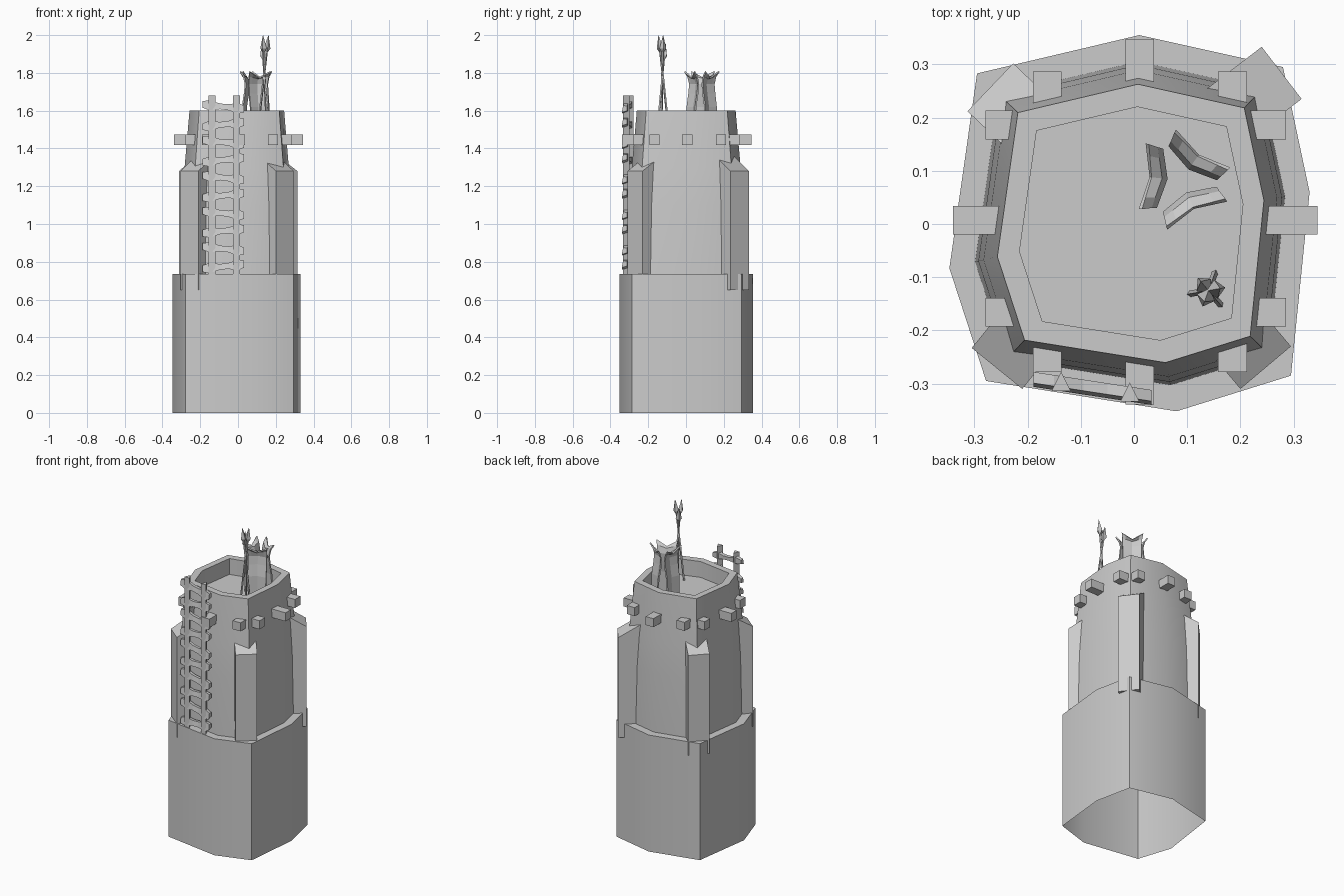
import bpy, bmesh, math
from mathutils import Vector, Matrix

cube = bpy.data.objects.get("Cube")
if cube:
    bpy.data.objects.remove(cube, do_unlink=True)

stone = bpy.data.materials.new("plain_grey")
stone.use_nodes = True
GREY = (0.6, 0.6, 0.6, 1)
stone.diffuse_color = GREY
stone.node_tree.nodes["Principled BSDF"].inputs["Base Color"].default_value = GREY


def finish(bm, name, smooth=False, closed=True):
    if closed:
        bmesh.ops.recalc_face_normals(bm, faces=bm.faces)
    mesh = bpy.data.meshes.new(name)
    bm.to_mesh(mesh)
    bm.free()
    mesh.materials.append(stone)
    ob = bpy.data.objects.new(name, mesh)
    bpy.context.collection.objects.link(ob)
    if smooth:
        bpy.ops.object.select_all(action='DESELECT')
        ob.select_set(True)
        bpy.context.view_layer.objects.active = ob
        bpy.ops.object.shade_smooth_by_angle(angle=math.radians(30))
    return ob


def loft(bm, rings, start=True, end=True):
    """Skin a series of rings of equal point count, with optional caps."""
    vs = [[bm.verts.new(p) for p in ring] for ring in rings]
    n = len(vs[0])
    for a, b in zip(vs, vs[1:]):
        for i in range(n):
            j = (i + 1) % n
            bm.faces.new((a[i], a[j], b[j], b[i]))
    if start:
        bm.faces.new(vs[0][::-1])
    if end:
        bm.faces.new(vs[-1])


# Tower: irregular octagon, open below, with ledge, tapered body and sunken roof
plan = [(0.01, 0.355), (-0.295, 0.283), (-0.347, -0.083), (-0.278, -0.295),
        (0.08, -0.352), (0.295, -0.285), (0.33, 0.06), (0.28, 0.295)]
profile = [(1, 0), (1, 0.735), (0.86, 0.735), (0.843, 1.1), (0.815, 1.3),
           (0.74, 1.6), (0.62, 1.6), (0.62, 1.5)]
bm = bmesh.new()
loft(bm, [[(x * s, y * s, z) for x, y in plan] for s, z in profile], start=False)
finish(bm, "tower", smooth=True, closed=False)

# Corner buttresses with tops sloping up to the wall
edges = {"front_left": ((0.2, -0.31), (0.295, -0.23)),
         "front_right": ((-0.305, -0.233), (-0.21, -0.31)),
         "back_left": ((0.315, 0.235), (0.24, 0.333)),
         "back_right": ((-0.227, 0.302), (-0.313, 0.212))}
for name, (a, b) in edges.items():
    a, b = Vector(a), Vector(b)
    inward = Vector((a.y - b.y, b.x - a.x)).normalized()
    c, d = b + inward * 0.13, a + inward * 0.13
    bm = bmesh.new()
    low = [(p.x, p.y, 0.65) for p in (a, b, c, d)]
    top = [(p.x, p.y, z) for p, z in ((a, 1.28), (b, 1.28), (c, 1.36), (d, 1.36))]
    loft(bm, [low, top])
    finish(bm, name + "_buttress")

# Beam ends around the upper wall: centre and size in plan
bm = bmesh.new()
beams = [(-0.29, 0.007, 0.1, 0.054), (0.295, 0.007, 0.1, 0.054),
         (0.011, 0.29, 0.054, 0.115), (0.011, -0.287, 0.054, 0.105)]
for s in (-1, 1):
    for t in (-1, 1):
        beams.append((s * 0.174 + 0.011, t * 0.245 + 0.004, 0.054, 0.075))
        beams.append((s * 0.245 + 0.003, t * 0.176 + 0.01, 0.075, 0.054))
for x, y, w, d in beams:
    m = Matrix.Translation((x, y, 1.446)) @ Matrix.Diagonal((w, d, 0.054, 1))
    bmesh.ops.create_cube(bm, size=1, matrix=m)
finish(bm, "beam_ends")

# Ladder: triangular rails and uneven waisted rungs
bm = bmesh.new()
for x, y in ((-0.137, -0.30), (-0.008, -0.32)):
    tri = [(x - 0.018, y - 0.014), (x + 0.018, y - 0.014), (x, y + 0.022)]
    loft(bm, [[(px, py, z) for px, py in tri] for z in (0.735, 1.68)])
finish(bm, "ladder_rails")
bm = bmesh.new()
for i in range(10):
    z = 0.775 + i * 0.094
    tilt = 0.012 * (-1) ** i
    rings = []
    for t, h in ((-1, 0.017), (-0.65, 0.027), (-0.15, 0.015), (0.25, 0.016), (0.7, 0.028), (1, 0.018)):
        x, y, zc = -0.078 + 0.111 * t, -0.308 - 0.017 * t, z + tilt * t
        rings.append([(x, y - 0.015, zc - h), (x, y + 0.013, zc - h * 0.5),
                      (x, y + 0.013, zc + h * 0.9), (x, y - 0.008, zc + h)])
    loft(bm, rings)
finish(bm, "ladder_rungs")

# Quiver: three folded panels with a pinched neck and flared horned corners
bm = bmesh.new()
rows = [(1.5, 0.066, 0.05), (1.62, 0.063, 0.052), (1.69, 0.052, 0.054),
        (1.74, 0.047, 0.054), (1.78, 0.056, 0.057), (1.805, 0.073, 0.062)]
cols = (-1, -0.65, 0, 0.65, 1)
for deg in (174, 55, -65):
    turn = Matrix.Translation((0.088, 0.082, 0)) @ Matrix.Rotation(math.radians(deg), 4, 'Z')
    grid = []
    for k, (z, r, w) in enumerate(rows):
        sag = 0.035 if k == 5 else 0.012 if k == 4 else 0
        grid.append([bm.verts.new(turn @ Vector((r - 0.014 * (1 - abs(c)), w * c,
                                                 z - sag * (1 - abs(c))))) for c in cols])
    for a, b in zip(grid, grid[1:]):
        for i in range(len(cols) - 1):
            bm.faces.new((a[i], a[i + 1], b[i + 1], b[i]))
quiver = finish(bm, "quiver", closed=False)
wall = quiver.modifiers.new("thickness", 'SOLIDIFY')
wall.thickness = 0.008

# Arrows: three crossing shafts with pointed heads
bm = bmesh.new()
for deg, tip in ((10, 2.0), (130, 1.96), (250, 2.0)):
    a = math.radians(deg)
    out = Vector((math.cos(a), math.sin(a), 0))
    foot = Vector((0.14, -0.125, 1.5)) - out * 0.035
    head = Vector((0.14, -0.125, tip)) + out * 0.022
    axis = (head - foot).normalized()
    frame = axis.to_track_quat('Z', 'Y').to_matrix().to_4x4()
    length = (head - foot).length
    parts = ((0.006, 0.006, 0, length - 0.08), (0.006, 0.018, length - 0.09, length - 0.07),
             (0.018, 0.0005, length - 0.07, length))
    for r1, r2, z0, z1 in parts:
        m = Matrix.Translation(foot + axis * (z0 + z1) / 2) @ frame
        bmesh.ops.create_cone(bm, cap_ends=True, segments=4, radius1=r1, radius2=r2,
                              depth=z1 - z0, matrix=m)
finish(bm, "arrows")
